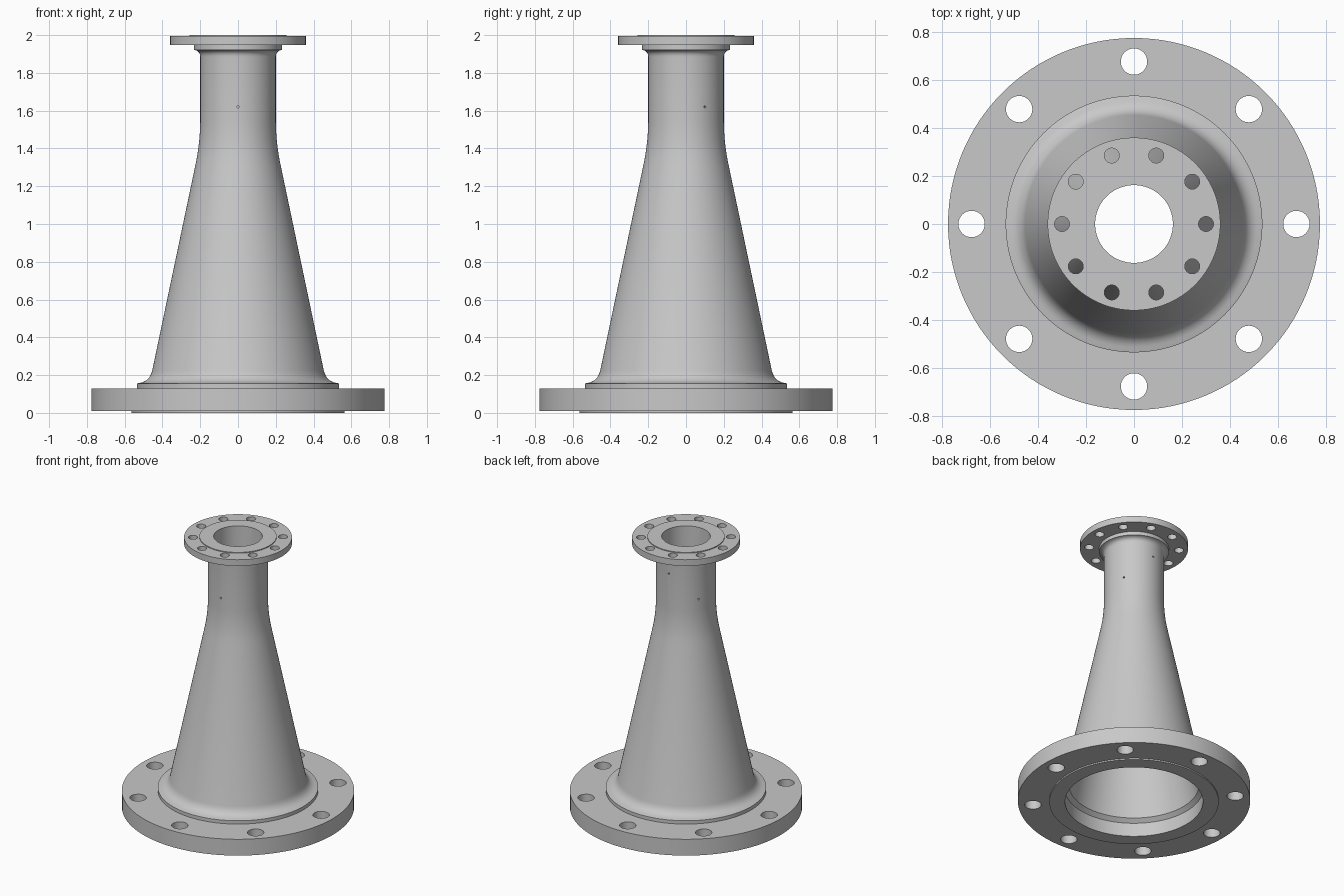
import bpy
import bmesh
from math import cos, sin, radians, tau
from mathutils import Matrix, Vector

if "Cube" in bpy.data.objects:
    bpy.data.objects.remove(bpy.data.objects["Cube"])

SEGMENTS = 128

# Single cast-metal grey
metal = bpy.data.materials.new("cast metal grey")
metal.use_nodes = True
GREY = (0.58, 0.58, 0.58, 1)
metal.diffuse_color = GREY
metal.node_tree.nodes["Principled BSDF"].inputs["Base Color"].default_value = GREY


def bend(start, control, end, steps=8):
    """Rounded transition between two profile points."""
    a, b, c = Vector(start), Vector(control), Vector(end)
    return [tuple(a * (1 - t) ** 2 + b * 2 * t * (1 - t) + c * t * t)
            for t in (i / steps for i in range(steps + 1))]


def new_object(name, bm):
    mesh = bpy.data.meshes.new(name)
    bmesh.ops.recalc_face_normals(bm, faces=bm.faces)
    bm.to_mesh(mesh)
    bm.free()
    obj = bpy.data.objects.new(name, mesh)
    bpy.context.collection.objects.link(obj)
    mesh.materials.append(metal)
    return obj


def lathe(name, profile):
    """Revolve a closed (radius, height) profile around z."""
    bm = bmesh.new()
    rings = []
    for i in range(SEGMENTS):
        a = tau * i / SEGMENTS
        rings.append([bm.verts.new((r * cos(a), r * sin(a), z)) for r, z in profile])
    n = len(profile)
    for i, ring in enumerate(rings):
        nxt = rings[(i + 1) % SEGMENTS]
        for j in range(n):
            k = (j + 1) % n
            bm.faces.new((ring[j], nxt[j], nxt[k], ring[k]))
    return new_object(name, bm)


def add_drill(bm, matrix, radius, depth, sides=32):
    bmesh.ops.create_cone(bm, cap_ends=True, segments=sides, radius1=radius,
                          radius2=radius, depth=depth, matrix=matrix)


# Outer wall from the bottom raised face up to the top raised face
outer = [(0.565, 0), (0.565, 0.01), (0.775, 0.01), (0.775, 0.13), (0.535, 0.13), (0.535, 0.155)]
outer += bend((0.525, 0.158), (0.468, 0.165), (0.454, 0.225))
outer += bend((0.226, 1.31), (0.202, 1.42), (0.2, 1.54))
outer += bend((0.2, 1.885), (0.2, 1.912), (0.225, 1.92), 6)
outer += [(0.233, 1.922), (0.233, 1.948), (0.36, 1.948), (0.36, 1.994),
          (0.257, 1.994), (0.257, 2)]

# Inner wall back down the bore to the stepped mouth
inner = [(0.162, 2)]
inner += bend((0.162, 1.54), (0.164, 1.42), (0.187, 1.31))
inner += [(0.432, 0.125), (0.46, 0.1), (0.46, 0)]

reducer = lathe("flanged_reducer", outer + inner)

# Bolt holes through both flanges
drills = bmesh.new()
for count, ring, radius, z, depth in ((8, 0.677, 0.055, 0.07, 0.3),
                                      (10, 0.3, 0.031, 1.97, 0.15)):
    for i in range(count):
        a = tau * i / count
        add_drill(drills, Matrix.Translation((ring * cos(a), ring * sin(a), z)), radius, depth)

# Tiny sensing ports through the neck wall
for angle, z in ((-90, 1.62), (30, 1.62), (150, 1.62), (90, 1.8)):
    place = (Matrix.Rotation(radians(angle), 4, "Z")
             @ Matrix.Translation((0.18, 0, z)) @ Matrix.Rotation(radians(90), 4, "Y"))
    add_drill(drills, place, 0.006, 0.1, 12)

cutter = new_object("hole_cutter", drills)
cutter.hide_render = True

boolean = reducer.modifiers.new("holes", "BOOLEAN")
boolean.operation = "DIFFERENCE"
boolean.solver = "EXACT"
boolean.object = cutter

# Apply the holes and smooth the round surfaces
bpy.ops.object.select_all(action="DESELECT")
bpy.context.view_layer.objects.active = reducer
reducer.select_set(True)
bpy.ops.object.modifier_apply(modifier=boolean.name)
bpy.data.objects.remove(cutter)
bpy.ops.object.shade_smooth_by_angle(angle=radians(30))
